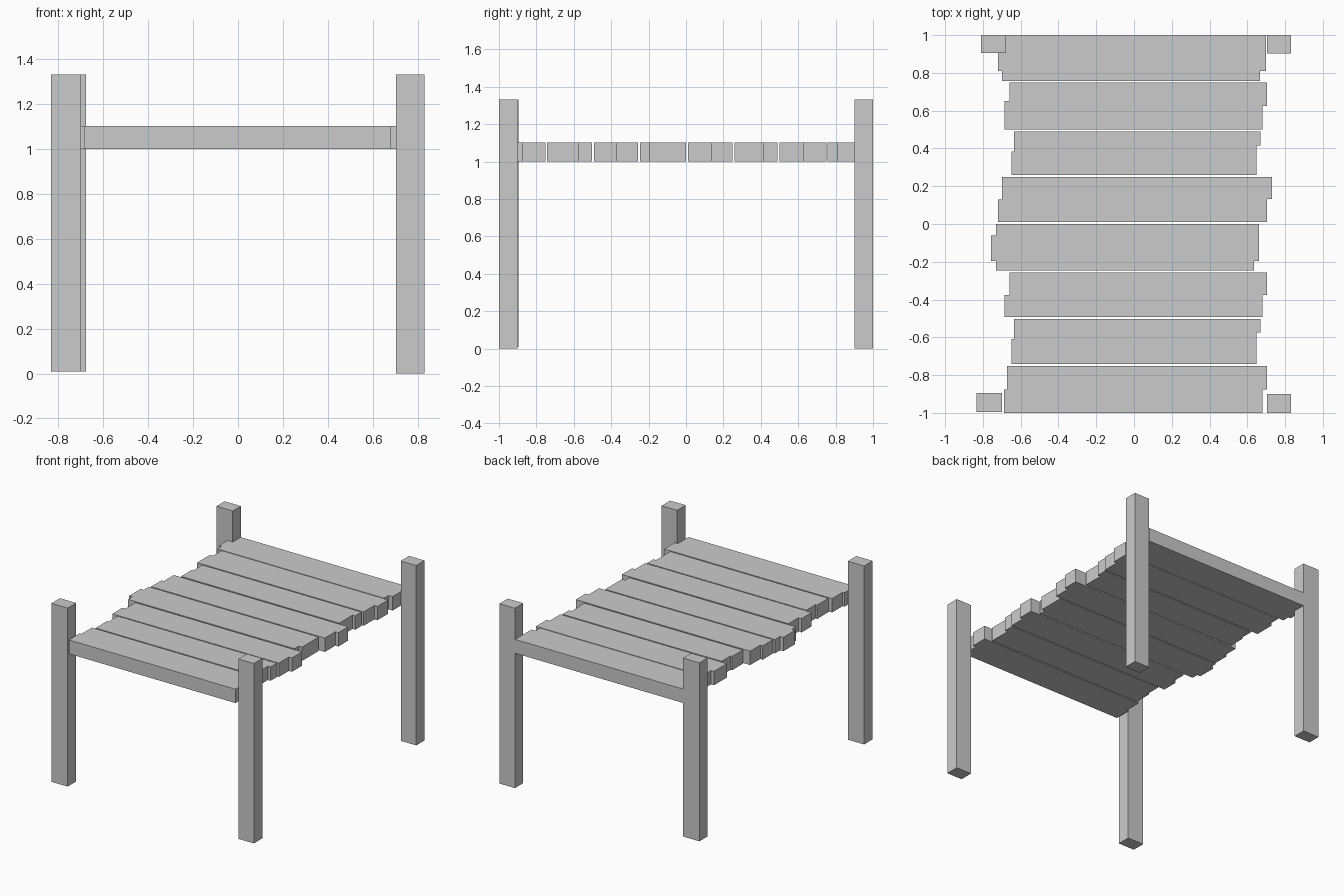
import bpy, bmesh

if "Cube" in bpy.data.objects:
    bpy.data.objects.remove(bpy.data.objects["Cube"])

def extrude(name, outline, z0, z1):
    """Solid from a plan outline, extruded between two heights."""
    bm = bmesh.new()
    face = bm.faces.new([bm.verts.new((x, y, z0)) for x, y in outline])
    top = bmesh.ops.extrude_face_region(bm, geom=[face])["geom"]
    for v in top:
        if isinstance(v, bmesh.types.BMVert):
            v.co.z = z1
    bmesh.ops.recalc_face_normals(bm, faces=bm.faces)
    mesh = bpy.data.meshes.new(name)
    bm.to_mesh(mesh)
    bm.free()
    bpy.context.collection.objects.link(bpy.data.objects.new(name, mesh))

def stepped_side(steps, y_start):
    """Stepped edge running backwards to forwards from (x, y_end) pairs."""
    pts, y = [], y_start
    for x, y_end in steps:
        pts += [(x, y), (x, y_end)]
        y = y_end
    return pts

# Deck boards: back edge, left-end steps, right-end steps
boards = [
    (1.00, [(-0.72, 0.81), (-0.70, 0.757)], [(0.70, 0.81), (0.667, 0.757)]),
    (0.75, [(-0.66, 0.65), (-0.685, 0.50)], [(0.705, 0.625), (0.68, 0.50)]),
    (0.49, [(-0.635, 0.385), (-0.648, 0.26)], [(0.67, 0.415), (0.648, 0.26)]),
    (0.248, [(-0.70, 0.13), (-0.72, 0.01)], [(0.73, 0.133), (0.705, 0.01)]),
    (0.00, [(-0.73, -0.06), (-0.757, -0.195), (-0.73, -0.245)],
           [(0.662, -0.195), (0.635, -0.245)]),
    (-0.257, [(-0.66, -0.375), (-0.685, -0.493)], [(0.705, -0.375), (0.68, -0.493)]),
    (-0.502, [(-0.635, -0.61), (-0.648, -0.742)], [(0.67, -0.575), (0.648, -0.742)]),
    (-0.752, [(-0.672, -0.875), (-0.687, -1.0)], [(0.705, -0.875), (0.68, -1.0)]),
]
for i, (y, left, right) in enumerate(boards):
    outline = stepped_side(left, y) + stepped_side(right, y)[::-1]
    extrude(f"deck_board_{i + 1}", outline, 1.0, 1.103)

# Corner posts: x range, y range, foot height
posts = {
    "front_left_post": (-0.833, -0.70, -0.995, -0.896, 0.01),
    "front_right_post": (0.703, 0.83, -1.0, -0.90, 0.0),
    "back_left_post": (-0.81, -0.677, 0.905, 1.0, 0.01),
    "back_right_post": (0.703, 0.83, 0.902, 1.0, 0.0),
}
for name, (x0, x1, y0, y1, foot) in posts.items():
    extrude(name, [(x0, y0), (x1, y0), (x1, y1), (x0, y1)], foot, 1.333)
